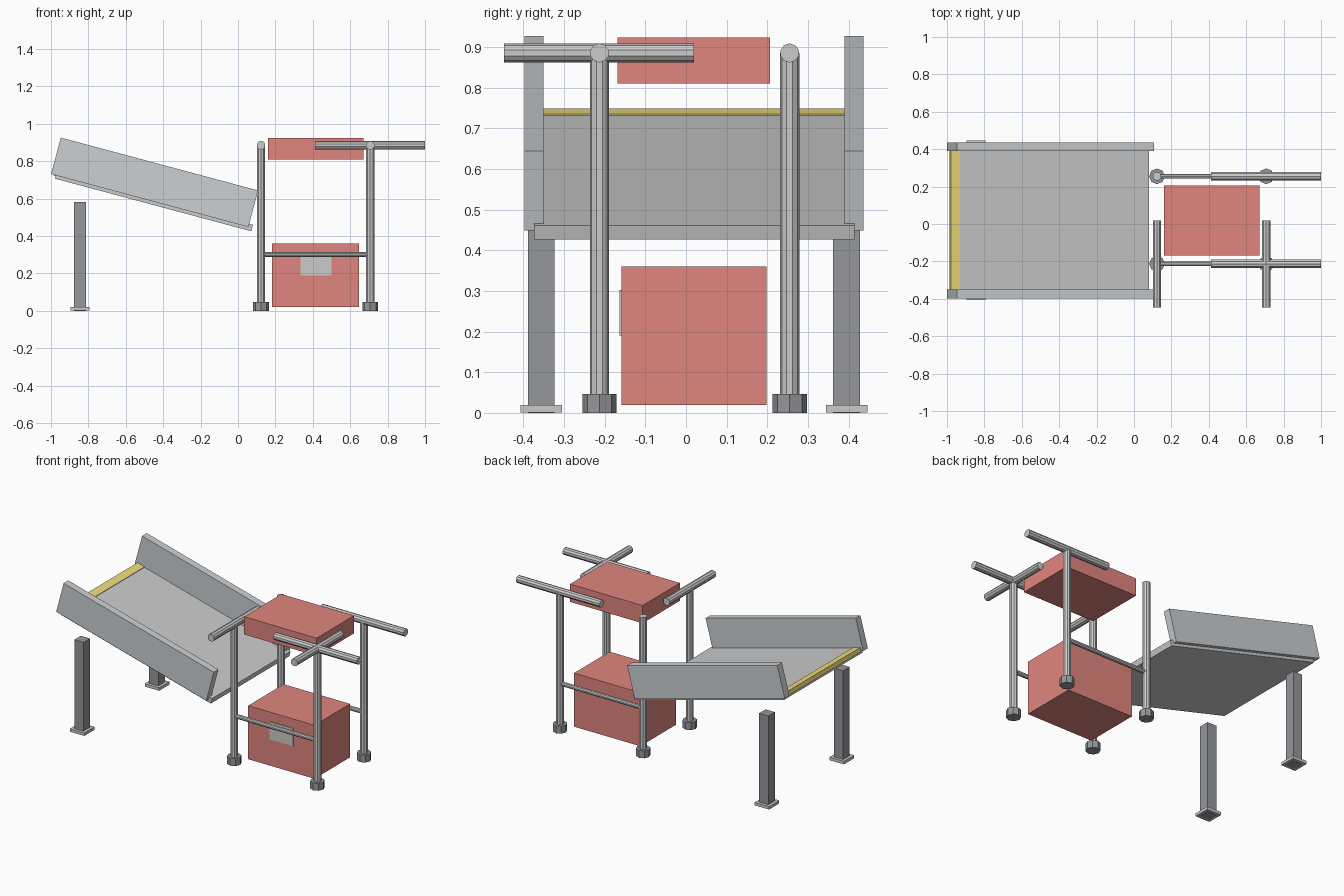
import bpy, bmesh
from math import radians, pi
from mathutils import Matrix, Vector

if "Cube" in bpy.data.objects:
    bpy.data.objects.remove(bpy.data.objects["Cube"])


def material(name, rgb):
    m = bpy.data.materials.new(name)
    m.diffuse_color = (*rgb, 1)
    m.use_nodes = True
    m.node_tree.nodes["Principled BSDF"].inputs["Base Color"].default_value = m.diffuse_color
    return m


RED = material("red_paint", (0.75, 0.24, 0.21))
YELLOW = material("yellow_paint", (0.85, 0.72, 0.2))
DARK = material("dark_steel", (0.3, 0.31, 0.33))
PANEL = material("side_grey", (0.6, 0.63, 0.65))


def finish(name, bm, mat):
    me = bpy.data.meshes.new(name)
    bm.to_mesh(me)
    bm.free()
    ob = bpy.data.objects.new(name, me)
    bpy.context.collection.objects.link(ob)
    if mat:
        me.materials.append(mat)
    return ob


def box(name, x, y, z, mat=None, frame=Matrix()):
    """Box from (min, max) ranges, placed in an optional local frame."""
    r = (x, y, z)
    centre = Vector([(a + b) / 2 for a, b in r])
    size = Matrix.Diagonal([b - a for a, b in r] + [1])
    bm = bmesh.new()
    bmesh.ops.create_cube(bm, size=1, matrix=frame @ Matrix.Translation(centre) @ size)
    return finish(name, bm, mat)


def tube(name, start, end, radius, sides=10, mat=None):
    a, b = Vector(start), Vector(end)
    d = b - a
    turn = d.to_track_quat('Z', 'Y').to_matrix().to_4x4()
    bm = bmesh.new()
    bmesh.ops.create_cone(bm, cap_ends=True, segments=sides, radius1=radius,
                          radius2=radius, depth=d.length,
                          matrix=Matrix.Translation((a + b) / 2) @ turn)
    return finish(name, bm, mat)


# Tilted chute: floor, side walls and yellow lip share one sloped frame
slope = Matrix.Translation((-0.446, 0.02, 0.6875)) @ Matrix.Rotation(radians(15), 4, 'Y')
box("chute_floor", (-0.52, 0.567), (-0.394, 0.394), (-0.119, -0.083), None, slope)
box("chute_lip", (-0.531, -0.479), (-0.372, 0.372), (-0.105, -0.079), YELLOW, slope)
for side, s in (("front", -1), ("back", 1)):
    box(f"chute_wall_{side}", (-0.546, 0.546), sorted((s * 0.37, s * 0.417)),
        (-0.101, 0.101), PANEL, slope)

# Chute legs with foot plates
for side, y in (("front", -0.356), ("back", 0.395)):
    box(f"chute_leg_{side}", (-0.878, -0.813), (y - 0.033, y + 0.033), (0, 0.583), DARK)
    box(f"leg_plate_{side}", (-0.896, -0.795), (y - 0.051, y + 0.051), (0.001, 0.02))

# Tube frame: uprights, feet, side rails and top bars
X0, X1, Y0, Y1, TOP, R = 0.123, 0.707, -0.213, 0.255, 0.885, 0.0235
for side, y in (("front", Y0), ("back", Y1)):
    for end, x in (("left", X0), ("right", X1)):
        tube(f"frame_post_{side}_{end}", (x, y, 0.01), (x, y, TOP), R)
        tube(f"frame_foot_{side}_{end}", (x, y, 0), (x, y, 0.047), 0.042, 8, DARK)
    tube(f"side_rail_{side}", (X0, y, 0.302), (X1, y, 0.302), 0.0135)
    tube(f"top_bar_{side}", (0.413, y, TOP), (1.0, y, TOP), R)
for end, x in (("left", X0), ("right", X1)):
    tube(f"cross_bar_{end}", (x, -0.447, TOP), (x, 0.02, TOP), R)

# Red housings and the label plate on the lower one
box("upper_housing", (0.16, 0.67), (-0.168, 0.207), (0.81, 0.923), RED)
box("lower_housing", (0.182, 0.648), (-0.158, 0.198), (0.02, 0.36), RED)
box("front_plate", (0.335, 0.501), (-0.164, -0.15), (0.19, 0.302))
